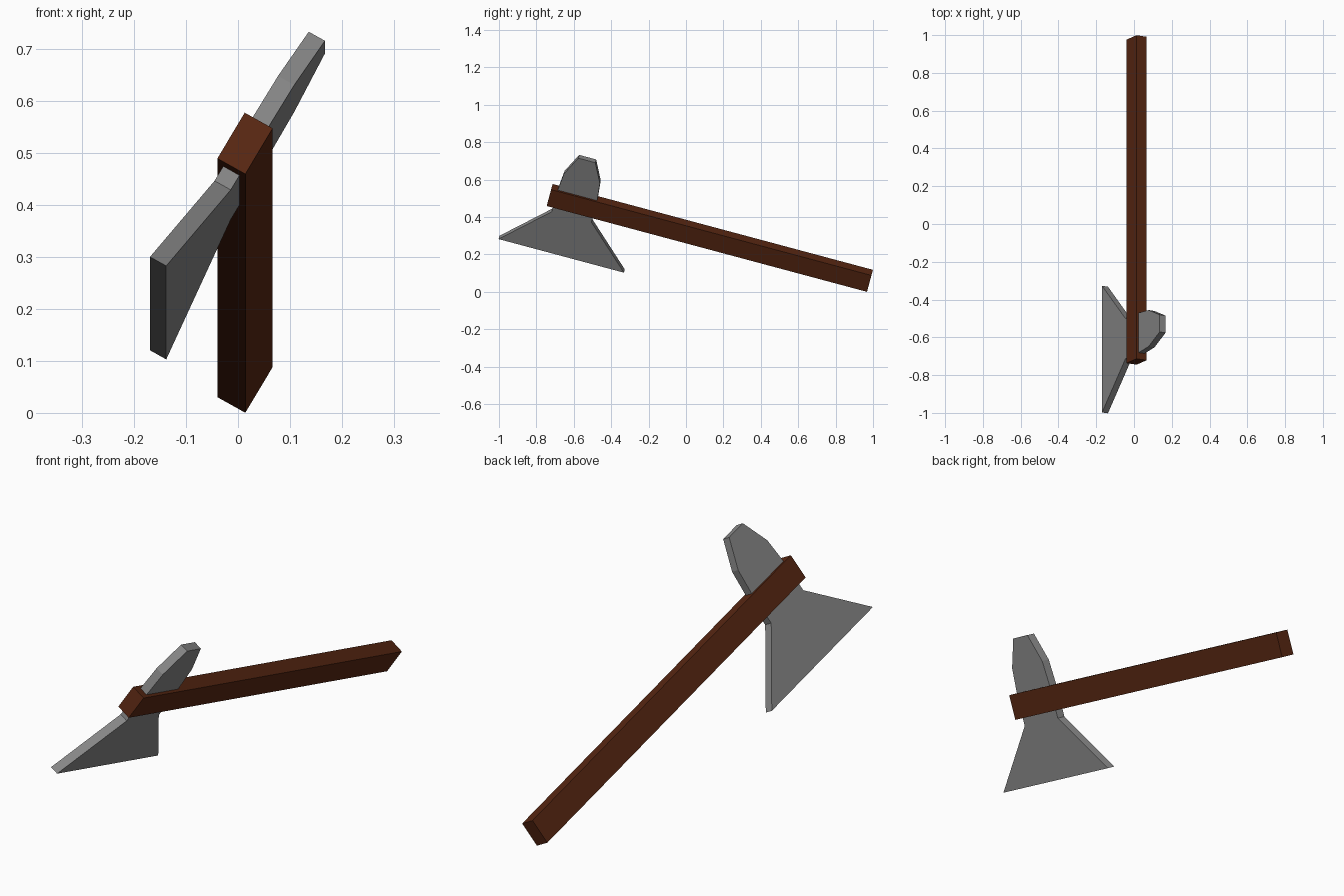
import bpy, bmesh
from math import radians
from mathutils import Matrix, Vector

if "Cube" in bpy.data.objects:
    bpy.data.objects.remove(bpy.data.objects["Cube"])

# Local axe frame: X = along handle, Y = toward spike, Z = thickness
n = Vector((0, 0.2588, 0.9659))
a = Vector((0, 0.9659, -0.2588))
x = Vector((1, 0, 0))
u = 0.5 * x + 0.866 * n
w = a.cross(u)
FRAME = Matrix.Translation((0.0135, -0.729, 0.518)) @ Matrix((a, u, w)).transposed().to_4x4()


def material(name, rgb):
    m = bpy.data.materials.new(name)
    m.diffuse_color = (*rgb, 1)
    m.use_nodes = True
    m.node_tree.nodes["Principled BSDF"].inputs["Base Color"].default_value = m.diffuse_color
    return m


def extruded(name, outline, thickness, mat):
    """Flat outline in the axe plane, extruded evenly about its middle."""
    bm = bmesh.new()
    face = bm.faces.new([bm.verts.new((t, h, -thickness / 2)) for t, h in outline])
    new = bmesh.ops.extrude_face_region(bm, geom=[face])["geom"]
    bmesh.ops.translate(bm, vec=(0, 0, thickness),
                        verts=[v for v in new if isinstance(v, bmesh.types.BMVert)])
    bmesh.ops.transform(bm, matrix=FRAME, verts=bm.verts)
    bmesh.ops.recalc_face_normals(bm, faces=bm.faces)
    mesh = bpy.data.meshes.new(name)
    bm.to_mesh(mesh)
    bm.free()
    mesh.materials.append(mat)
    obj = bpy.data.objects.new(name, mesh)
    bpy.context.collection.objects.link(obj)
    return obj


wood = material("dark brown wood", (0.098, 0.02, 0.006))
steel = material("grey steel", (0.24, 0.24, 0.24))

# Handle: long rectangular bar
extruded("handle", [(0, -0.0525), (1.773, -0.0525), (1.773, 0.0525), (0, 0.0525)], 0.062, wood)

# Head: flared blade, neck through the handle, tapered back spike
MID = 0.144
half = [(0.347, -0.334), (0.11, -0.086), (0.109, 0.05), (0.1, 0.158), (0.047, 0.276)]
outline = [(MID + s, h) for s, h in half] + [(MID - s, h) for s, h in reversed(half)]
extruded("axe_head", outline, 0.036, steel)
